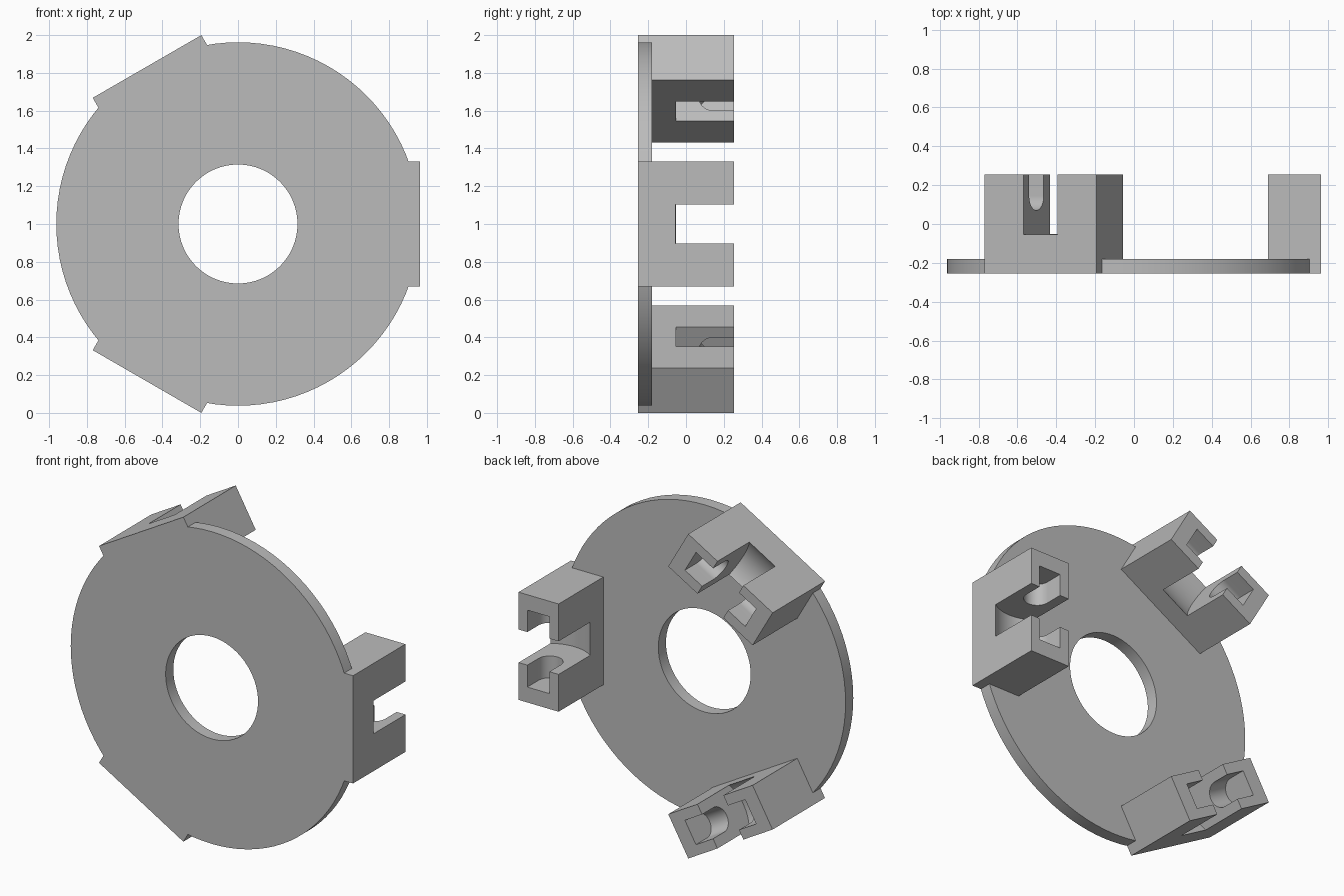
import bpy, bmesh, math
from mathutils import Matrix

if "Cube" in bpy.data.objects:
    bpy.data.objects.remove(bpy.data.objects["Cube"], do_unlink=True)

FRONT, BACK, PLATE_BACK = -0.255, 0.255, -0.18
DISC_R, HOLE_R = 0.962, 0.315
INNER, OUTER, HALF = 0.69, 0.963, 0.332      # bracket extents
AXLE_X, AXLE_Y, AXLE_R = 0.828, 0.145, 0.075
WHEEL_R, SLOT, POCKET = 0.241, 0.102, 0.237  # roller clearance and axle reach
CENTRE = Matrix.Translation((0, 0, 1))

grey = bpy.data.materials.new("light_grey")
grey.use_nodes = True
colour = (0.5, 0.5, 0.5, 1)
grey.diffuse_color = colour
grey.node_tree.nodes["Principled BSDF"].inputs["Base Color"].default_value = colour


def prism(name, profile, direction, depth, matrix):
    """Extrude a closed 3D profile along a direction."""
    bm = bmesh.new()
    face = bm.faces.new([bm.verts.new(p) for p in profile])
    ext = bmesh.ops.extrude_face_region(bm, geom=[face])
    verts = [v for v in ext["geom"] if isinstance(v, bmesh.types.BMVert)]
    bmesh.ops.translate(bm, verts=verts, vec=[c * depth for c in direction])
    bmesh.ops.recalc_face_normals(bm, faces=bm.faces)
    mesh = bpy.data.meshes.new(name)
    bm.to_mesh(mesh)
    bm.free()
    mesh.transform(matrix)
    mesh.materials.append(grey)
    obj = bpy.data.objects.new(name, mesh)
    bpy.context.collection.objects.link(obj)
    return obj


def combine(target, tool, operation):
    """Apply a boolean and remove the tool."""
    tool.hide_render = True
    mod = target.modifiers.new(operation, "BOOLEAN")
    mod.operation, mod.solver, mod.object = operation, "EXACT", tool
    bpy.context.view_layer.objects.active = target
    bpy.ops.object.modifier_apply(modifier=mod.name)
    bpy.data.objects.remove(tool, do_unlink=True)


def cylinder(name, radius, y0, y1, n):
    ring = [(radius * math.cos(2 * math.pi * i / n), y0,
             radius * math.sin(2 * math.pi * i / n)) for i in range(n)]
    return prism(name, ring, (0, 1, 0), y1 - y0, CENTRE)


def round_slot(name, radius, half, matrix):
    """Round-bottomed channel, open towards the back."""
    n = 32
    pts = [(AXLE_X + radius * math.cos(math.pi * (1 + i / n)),
            AXLE_Y + radius * math.sin(math.pi * (1 + i / n)), -half)
           for i in range(n + 1)]
    pts += [(AXLE_X + radius, BACK + 0.1, -half), (AXLE_X - radius, BACK + 0.1, -half)]
    return prism(name, pts, (0, 0, 1), 2 * half, matrix)


# Disc with centre hole
disc = cylinder("bracket_disc", DISC_R, FRONT, PLATE_BACK, 96)
combine(disc, cylinder("hole_cutter", HOLE_R, FRONT - 0.1, PLATE_BACK + 0.1, 64), "DIFFERENCE")

# Three roller brackets around the rim
for k in range(3):
    m = CENTRE @ Matrix.Rotation(k * math.tau / 3, 4, "Y")
    corners = [(INNER, FRONT), (OUTER, FRONT), (OUTER, BACK), (INNER, BACK)]
    bracket = prism("bracket", [(x, y, -HALF) for x, y in corners], (0, 0, 1), 2 * HALF, m)
    combine(bracket, round_slot("roller_cutter", WHEEL_R, SLOT, m), "DIFFERENCE")
    combine(bracket, round_slot("axle_cutter", AXLE_R, POCKET, m), "DIFFERENCE")
    combine(disc, bracket, "UNION")

# Smooth curved walls, keep hard edges
bpy.ops.object.select_all(action="DESELECT")
disc.select_set(True)
bpy.context.view_layer.objects.active = disc
bpy.ops.object.shade_smooth_by_angle(angle=math.radians(30))
